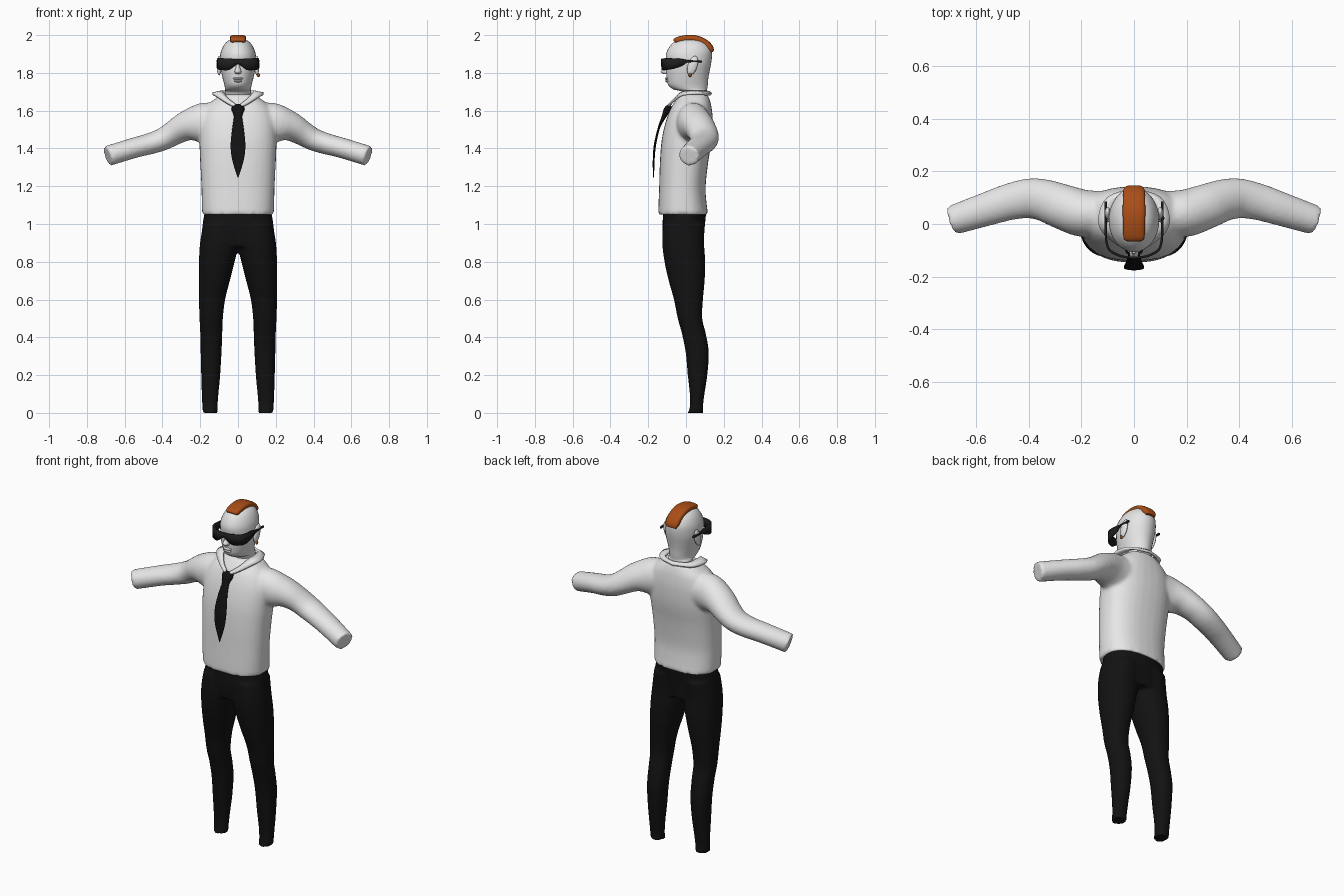
import bpy, bmesh, math
from mathutils import Vector

cube = bpy.data.objects.get("Cube")
if cube:
    bpy.data.objects.remove(cube, do_unlink=True)


def material(name, r, g, b):
    m = bpy.data.materials.new(name)
    m.use_nodes = True
    m.diffuse_color = (r, g, b, 1)
    m.node_tree.nodes["Principled BSDF"].inputs["Base Color"].default_value = (r, g, b, 1)
    return m


SKIN = material("pale grey skin", 0.78, 0.78, 0.78)
CLOTH = material("pale grey cloth", 0.8, 0.8, 0.8)
BLACK = material("black cloth", 0.006, 0.006, 0.006)
PLASTIC = material("dark plastic", 0.012, 0.012, 0.012)
GINGER = material("ginger hair", 0.4, 0.075, 0.008)
COPPER = material("copper", 0.3, 0.09, 0.02)


def dense(rows, steps=4):
    """Catmull-Rom interpolation of every column."""
    out = []
    for i in range(len(rows) - 1):
        p0, p1, p2 = rows[max(i - 1, 0)], rows[i], rows[i + 1]
        p3 = rows[min(i + 2, len(rows) - 1)]
        for s in range(steps):
            t = s / steps
            out.append([b + t * ((c - a) + t * ((2 * a - 5 * b + 4 * c - d)
                        + t * (3 * (b - c) + d - a))) / 2
                        for a, b, c, d in zip(p0, p1, p2, p3)])
    return out + [list(rows[-1])]


def oval(centre, u, v, power=2.0, n=32):
    ring = []
    for k in range(n):
        c, s = math.cos(math.tau * k / n), math.sin(math.tau * k / n)
        ring.append(centre + u * math.copysign(abs(c) ** (2 / power), c)
                    + v * math.copysign(abs(s) ** (2 / power), s))
    return ring


def skin_rings(bm, rings):
    loops = [[bm.verts.new(p) for p in r] for r in rings]
    n = len(loops[0])
    for a, b in zip(loops, loops[1:]):
        for k in range(n):
            bm.faces.new((a[k], a[(k + 1) % n], b[(k + 1) % n], b[k]))
    bm.faces.new(loops[0][::-1])
    bm.faces.new(loops[-1])


def stack(bm, rows, power=2.0):
    """Horizontal sections: z, x low, x high, y front, y back."""
    skin_rings(bm, [oval(Vector(((a + b) / 2, (f + k) / 2, z)),
                         Vector(((b - a) / 2, 0, 0)), Vector((0, (k - f) / 2, 0)), power)
                    for z, a, b, f, k in dense(rows)])


def sweep(bm, rows, side=None, power=2.0):
    """Sections along a path: x, y, z, half width, half height."""
    rows = dense(rows)
    pts = [Vector(r[:3]) for r in rows]
    rings = []
    for i, r in enumerate(rows):
        t = (pts[min(i + 1, len(pts) - 1)] - pts[max(i - 1, 0)]).normalized()
        s = side or t.cross(Vector((0, 0, 1))).normalized()
        rings.append(oval(pts[i], s * r[3], s.cross(t).normalized() * r[4], power))
    skin_rings(bm, rings)


def finish(name, bm, mat, fuse=0, angle=50):
    bmesh.ops.recalc_face_normals(bm, faces=bm.faces)
    me = bpy.data.meshes.new(name)
    bm.to_mesh(me)
    bm.free()
    me.materials.append(mat)
    me.shade_smooth()
    me.set_sharp_from_angle(angle=math.radians(angle))
    ob = bpy.data.objects.new(name, me)
    bpy.context.collection.objects.link(ob)
    if fuse:
        r = ob.modifiers.new("fuse", "REMESH")
        r.mode, r.voxel_size, r.use_smooth_shade = "VOXEL", 0.01, True
        s = ob.modifiers.new("soften", "SMOOTH")
        s.factor, s.iterations = 0.5, fuse
    return ob


def strip(name, half, mat, thick):
    """Mirrored ribbon: edge A xyz, edge B xyz, ending on the centre line."""
    half = dense(half)
    mirror = [[-a, b, c, -d, e, f] for a, b, c, d, e, f in half[::-1][1:]]
    bm = bmesh.new()
    pairs = [(bm.verts.new(r[:3]), bm.verts.new(r[3:])) for r in half + mirror]
    for (a, b), (c, d) in zip(pairs, pairs[1:]):
        bm.faces.new((a, b, d, c))
    ob = finish(name, bm, mat)
    m = ob.modifiers.new("thickness", "SOLIDIFY")
    m.thickness, m.offset = thick, 0
    return ob


def ball(name, loc, scale, mat, tilt=0):
    bpy.ops.mesh.primitive_uv_sphere_add(segments=24, ring_count=14, radius=1, location=loc,
                                         rotation=(tilt, 0, 0))
    ob = bpy.context.object
    ob.name, ob.scale = name, scale
    ob.data.materials.append(mat)
    ob.data.shade_smooth()


def centred(rows):
    return [(z, -w, w, f, k) for z, w, f, k in rows]


# Shirt: torso and both sleeves fused together
bm = bmesh.new()
stack(bm, centred([(1.05, .19, -.147, .117), (1.12, .192, -.145, .108), (1.2, .194, -.142, .104),
                   (1.33, .2, -.138, .118), (1.45, .205, -.128, .138), (1.55, .2, -.105, .142),
                   (1.62, .17, -.077, .135), (1.66, .125, -.05, .125), (1.685, .09, -.03, .115)]), 2.4)
for s in (1, -1):
    sweep(bm, [(s * x, y, z, a, b) for x, y, z, a, b in (
        (.1, .04, 1.54, .085, .1), (.19, .04, 1.535, .09, .105), (.27, .065, 1.52, .086, .08),
        (.34, .09, 1.482, .08, .066), (.4, .097, 1.448, .076, .06), (.47, .085, 1.424, .07, .056),
        (.55, .06, 1.403, .065, .054), (.69, .014, 1.36, .056, .054))])
finish("shirt", bm, CLOTH, fuse=5)

# Trousers: hips and two tapering legs fused together
bm = bmesh.new()
stack(bm, centred([(.88, .19, -.115, .092), (.97, .191, -.125, .098), (1.07, .176, -.12, .108)]), 2.3)
for s in (1, -1):
    stack(bm, [(z, s * a, s * b, f, k) for z, a, b, f, k in (
        (0, .108, .188, .008, .095), (.03, .108, .189, .02, .09), (.1, .103, .192, .02, .098),
        (.2, .094, .195, .009, .113), (.32, .087, .198, -.002, .121), (.42, .083, .2, -.022, .105),
        (.5, .08, .204, -.044, .086), (.6, .068, .207, -.064, .09), (.7, .043, .208, -.092, .099),
        (.8, .018, .207, -.114, .102), (.9, -.004, .201, -.126, .096), (1, 0, .185, -.122, .1))], 2.2)
finish("trousers", bm, BLACK, fuse=4)

# Head with neck
bm = bmesh.new()
stack(bm, centred([(1.62, .072, -.01, .113), (1.695, .068, -.015, .112), (1.712, .068, -.065, .112),
                   (1.735, .072, -.094, .115), (1.77, .081, -.102, .118), (1.81, .09, -.105, .125),
                   (1.85, .096, -.104, .133), (1.89, .095, -.107, .138), (1.92, .088, -.098, .136),
                   (1.95, .073, -.078, .12), (1.97, .052, -.052, .095), (1.982, .02, -.01, .05)]))
finish("head", bm, SKIN)

# Nose, lips and ears
bm = bmesh.new()
stack(bm, centred([(1.865, .009, -.112, -.08), (1.83, .011, -.119, -.08),
                   (1.808, .018, -.134, -.08), (1.795, .014, -.122, -.08)]))
finish("nose", bm, SKIN)
ball("upper_lip", (0, -.1, 1.77), (.026, .012, .007), SKIN)
ball("lower_lip", (0, -.098, 1.757), (.022, .012, .007), SKIN)
for s, label in ((1, "left"), (-1, "right")):
    ball(label + "_ear", (s * .1, .035, 1.838), (.013, .025, .053), SKIN, math.radians(-18))
ball("earring", (.108, .022, 1.788), (.008, .008, .011), COPPER)

# Crest of hair over the crown
bm = bmesh.new()
sweep(bm, [(0, -.062, 1.966, .03, .008), (0, -.05, 1.972, .04, .016), (0, 0, 1.982, .042, .018),
           (0, .05, 1.98, .043, .019), (0, .1, 1.958, .042, .02), (0, .128, 1.93, .04, .018),
           (0, .137, 1.91, .03, .01)], Vector((1, 0, 0)), 3)
finish("hair_crest", bm, GINGER)

# Wraparound glasses, from ear to nose bridge
strip("glasses", [(x, y, a, x, y, b) for x, y, a, b in (
    (.107, .085, 1.866, 1.856), (.108, .01, 1.868, 1.855), (.107, -.02, 1.874, 1.838),
    (.105, -.065, 1.877, 1.822), (.092, -.1, 1.878, 1.816), (.05, -.122, 1.876, 1.815),
    (.016, -.127, 1.874, 1.838), (0, -.128, 1.874, 1.848))], PLASTIC, .009)

# Folded collar, from the front opening round to the nape
strip("collar", [(.012, -.088, 1.632, .012, -.1, 1.615), (.05, -.06, 1.66, .065, -.075, 1.645),
                 (.08, -.02, 1.695, .122, -.025, 1.682), (.086, .03, 1.7, .134, .03, 1.69),
                 (.072, .09, 1.7, .1, .1, 1.688), (0, .118, 1.7, 0, .134, 1.686)], CLOTH, .014)

# Necktie: knot flowing into the blade
bm = bmesh.new()
sweep(bm, [(0, -.085, 1.63, .03, .01), (0, -.1, 1.605, .034, .018), (0, -.116, 1.57, .022, .012),
           (0, -.143, 1.51, .03, .006), (0, -.164, 1.42, .039, .006), (0, -.171, 1.34, .031, .005),
           (0, -.172, 1.245, .002, .003)], Vector((1, 0, 0)))
finish("necktie", bm, BLACK)
